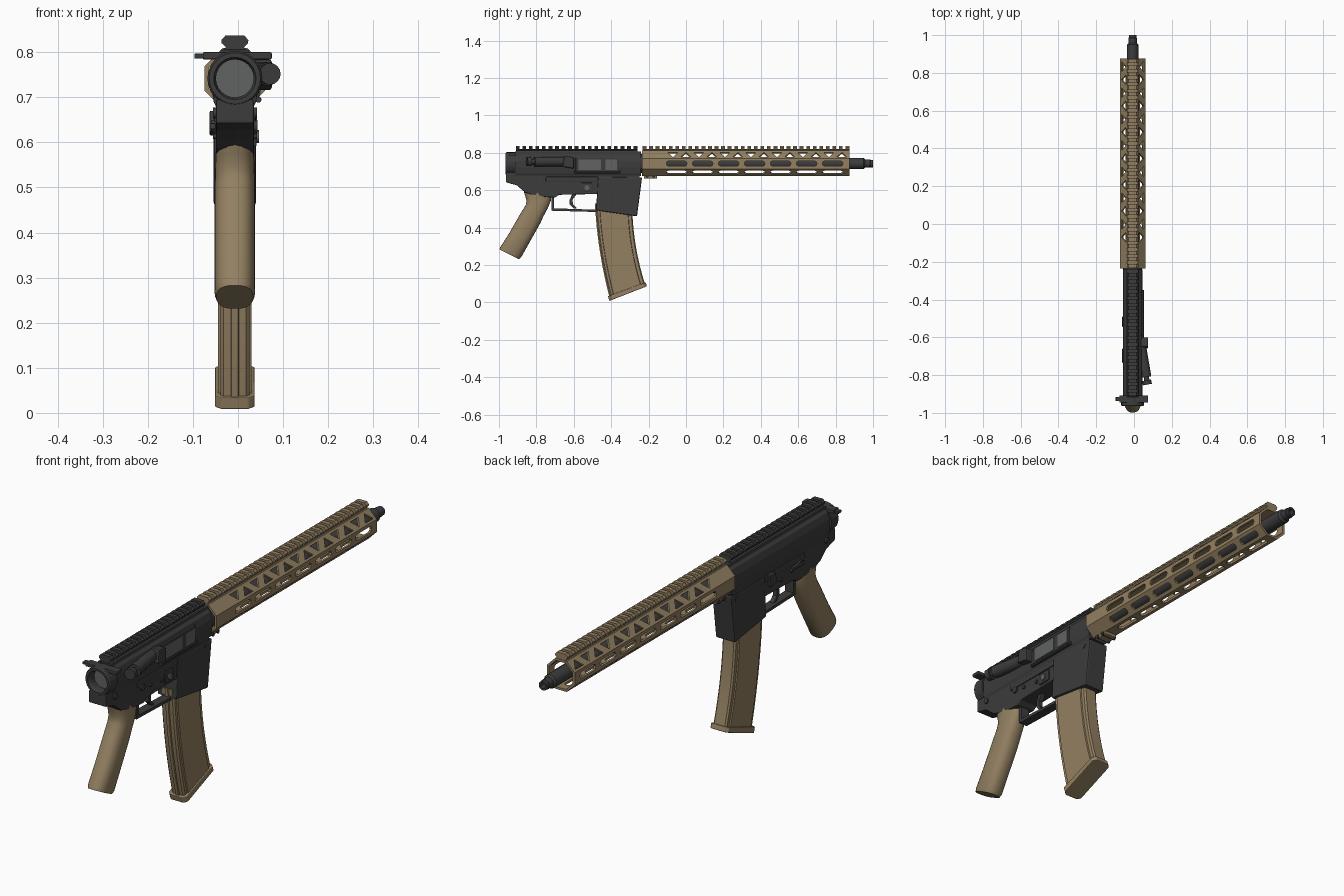
import bpy, bmesh, math
from mathutils import Vector, Matrix

if "Cube" in bpy.data.objects:
    bpy.data.objects.remove(bpy.data.objects["Cube"], do_unlink=True)

CX, CZ = -0.007, 0.742          # bore axis


def material(name, rgb):
    m = bpy.data.materials.new(name)
    m.use_nodes = True
    m.diffuse_color = (*rgb, 1)
    m.node_tree.nodes["Principled BSDF"].inputs["Base Color"].default_value = (*rgb, 1)
    return m


TAN = material("tan polymer", (0.29, 0.215, 0.12))
BLACK = material("black metal", (0.045, 0.045, 0.047))
STEEL = material("grey steel", (0.12, 0.125, 0.125))


def build(name, bm, mat, bevel=0, smooth=False):
    bmesh.ops.recalc_face_normals(bm, faces=bm.faces)
    me = bpy.data.meshes.new(name)
    bm.to_mesh(me)
    bm.free()
    me.materials.append(mat)
    ob = bpy.data.objects.new(name, me)
    bpy.context.collection.objects.link(ob)
    if bevel:
        mod = ob.modifiers.new("bevel", "BEVEL")
        mod.width, mod.segments = bevel, 2
    if smooth:
        bpy.ops.object.select_all(action="DESELECT")
        ob.select_set(True)
        bpy.context.view_layer.objects.active = ob
        bpy.ops.object.shade_smooth_by_angle(angle=math.radians(35))
    return ob


def add_loft(bm, rings, closed=False):
    rows = [[bm.verts.new(p) for p in r] for r in rings]
    n = len(rows[0])
    pairs = list(zip(rows, rows[1:])) + ([(rows[-1], rows[0])] if closed else [])
    for a, b in pairs:
        for i in range(n):
            bm.faces.new((a[i], a[(i + 1) % n], b[(i + 1) % n], b[i]))
    if not closed:
        bm.faces.new(rows[0])
        bm.faces.new(rows[-1])


def loft(name, rings, mat, closed=False, **kw):
    bm = bmesh.new()
    add_loft(bm, rings, closed)
    return build(name, bm, mat, **kw)


def side_plate(name, yz, x0, x1, mat, **kw):
    return loft(name, [[(x, y, z) for y, z in yz] for x in (x0, x1)], mat, **kw)


def along_y(name, half, y0, y1, mat, **kw):
    # half profile (offset from axis, z), mirrored across the axis
    prof = half + [(-a, z) for a, z in reversed(half)]
    return loft(name, [[(CX + a, y, z) for a, z in prof] for y in (y0, y1)], mat, **kw)


def box(name, x, y, z, mat, **kw):
    return side_plate(name, [(y[0], z[0]), (y[1], z[0]), (y[1], z[1]), (y[0], z[1])], *x, mat, **kw)


def ring(r, y, n, turn=0.0):
    return [(CX + r * math.cos(2 * math.pi * i / n + turn), y,
             CZ + r * math.sin(2 * math.pi * i / n + turn)) for i in range(n)]


def rod(name, a, b, r, mat, n=16, r2=None):
    a, b = Vector(a), Vector(b)
    bm = bmesh.new()
    bmesh.ops.create_cone(bm, cap_ends=True, segments=n, radius1=r,
                          radius2=r if r2 is None else r2, depth=(b - a).length)
    rot = (b - a).to_track_quat("Z", "Y").to_matrix().to_4x4()
    bm.transform(Matrix.Translation((a + b) / 2) @ rot)
    return build(name, bm, mat, smooth=True)


# handguard: octagonal tube with slots and triangles cut through its flats
OUT, INN = 0.067 / math.cos(math.pi / 8), 0.057 / math.cos(math.pi / 8)
guard = loft("handguard", [ring(r, y, 8, math.pi / 8) for r, y in
             ((OUT, -0.235), (OUT, 0.875), (INN, 0.875), (INN, -0.235))], TAN, closed=True)
cut = bmesh.new()


def add_cut(shape, y, angle):
    d, t = (math.cos(angle), math.sin(angle)), (-math.sin(angle), math.cos(angle))
    add_loft(cut, [[(CX + r * d[0] + v * t[0], y + u, CZ + r * d[1] + v * t[1])
                    for u, v in shape] for r in (0.05, 0.08)])


slot = [(sx * (0.043 + 0.012 * math.cos(a)), 0.0135 * math.sin(a)) for sx, a in
        [(1, math.radians(k)) for k in (-90, -45, 0, 45, 90)] +
        [(-1, math.radians(k)) for k in (90, 45, 0, -45, -90)]]
for i in range(7):
    for deg in (0, 180, -45, -135, -90):
        add_cut(slot, -0.05 + 0.139 * i, math.radians(deg))
for i in range(14):
    for deg, s in ((45, 1), (135, -1)):
        f = s if i % 2 == 0 else -s
        add_cut([(-0.028, 0.018 * f), (0.028, 0.018 * f), (0, -0.018 * f)],
                -0.07 + 0.0695 * i, math.radians(deg))
cutter = build("slot_cutter", cut, TAN)
cutter.hide_render = True
mod = guard.modifiers.new("slots", "BOOLEAN")
mod.operation, mod.solver, mod.object = "DIFFERENCE", "EXACT", cutter
bpy.context.view_layer.objects.active = guard
bpy.ops.object.modifier_apply(modifier=mod.name)
bpy.data.objects.remove(cutter, do_unlink=True)


# top rails with evenly spaced teeth
def rail(name, y0, count, mat):
    end = y0 + 0.035 * (count - 1) + 0.02
    along_y(name + "_base", [(0.032, 0.80), (0.02, 0.811), (0.029, 0.82)], y0, end, mat)
    t = along_y(name + "_teeth", [(0.029, 0.819), (0.03, 0.827), (0.021, 0.837)], y0, y0 + 0.02, mat)
    arr = t.modifiers.new("teeth", "ARRAY")
    arr.count, arr.use_relative_offset, arr.use_constant_offset = count, False, True
    arr.constant_offset_displace = (0, 0.035, 0)


rail("handguard_rail", -0.232, 32, TAN)
rail("receiver_rail", -0.91, 19, BLACK)

# clamp under the handguard
box("handguard_clamp", (CX - 0.028, CX + 0.028), (-0.225, -0.155), (0.662, 0.68), TAN, bevel=0.004)
for y in (-0.207, -0.173):
    rod("clamp_screw", (CX - 0.034, y, 0.669), (CX + 0.034, y, 0.669), 0.008, BLACK, 10)

# barrel with stepped muzzle
loft("barrel", [ring(r, y, 24) for r, y in ((0.05, -0.25), (0.05, -0.19), (0.03, -0.18), (0.03, 0.95),
     (0.022, 0.957), (0.022, 0.985), (0.02, 0.987), (0.02, 1.0), (0.012, 1.0), (0.012, 0.96))],
     BLACK, smooth=True)

# upper receiver
along_y("upper_receiver", [(0.04, 0.675), (0.047, 0.69), (0.052, 0.72), (0.052, 0.757), (0.043, 0.785),
        (0.032, 0.795), (0.032, 0.806)], -0.915, -0.24, BLACK, bevel=0.002)
loft("rear_ring", [ring(r, y, 24) for r, y in ((0.061, -0.91), (0.061, -0.958), (0.057, -0.964),
     (0.047, -0.964), (0.042, -0.95), (0.042, -0.91))], BLACK, closed=True)
loft("rear_bore_disc", [ring(0.043, y, 24) for y in (-0.925, -0.915)], STEEL)
box("charging_handle", (-0.078, 0.075), (-0.945, -0.908), (0.784, 0.8), BLACK, bevel=0.003)
box("charging_latch", (-0.097, -0.07), (-0.938, -0.915), (0.786, 0.797), BLACK, bevel=0.002)

# ejection port, deflector and forward assist on the left side
box("port_frame", (0.03, 0.048), (-0.59, -0.36), (0.695, 0.775), BLACK, bevel=0.003)
box("bolt_rear", (0.03, 0.050), (-0.575, -0.455), (0.708, 0.765), STEEL)
box("bolt_front", (0.03, 0.050), (-0.43, -0.37), (0.708, 0.765), STEEL)
rod("port_hinge", (0.045, -0.6, 0.695), (0.045, -0.35, 0.695), 0.007, BLACK, 10)
side_plate("case_deflector", [(-0.66, 0.725), (-0.6, 0.715), (-0.6, 0.775), (-0.65, 0.785)],
           0.03, 0.075, BLACK, bevel=0.006)
rod("assist_tube", (0.035, -0.63, 0.752), (0.066, -0.81, 0.752), 0.026, BLACK)
rod("assist_stem", (0.064, -0.80, 0.752), (0.069, -0.835, 0.752), 0.014, BLACK)
rod("assist_button", (0.067, -0.828, 0.752), (0.071, -0.85, 0.752), 0.024, BLACK)

# lower receiver and flared magazine well
side_plate("lower_receiver", [(-0.963, 0.695), (-0.963, 0.642), (-0.905, 0.626), (-0.86, 0.588),
           (-0.80, 0.567), (-0.70, 0.56), (-0.68, 0.575), (-0.45, 0.58), (-0.26, 0.60), (-0.245, 0.69)],
           CX - 0.042, CX + 0.042, BLACK, bevel=0.004)
side_plate("magazine_well", [(-0.47, 0.672), (-0.481, 0.492), (-0.262, 0.46), (-0.235, 0.668)],
           CX - 0.047, CX + 0.047, BLACK, bevel=0.006)
box("receiver_ledge", (CX - 0.046, CX + 0.046), (-0.75, -0.47), (0.645, 0.672), BLACK, bevel=0.004)

# pins and controls
for y, z, r in ((-0.9, 0.665, 0.012), (-0.275, 0.65, 0.012), (-0.66, 0.625, 0.008), (-0.58, 0.615, 0.008)):
    rod("cross_pin", (CX - 0.049, y, z), (CX + 0.049, y, z), r, BLACK, 12)
rod("selector_pivot", (CX - 0.052, -0.715, 0.636), (CX + 0.05, -0.715, 0.636), 0.014, BLACK)
box("selector_lever", (CX - 0.056, CX - 0.042), (-0.735, -0.66), (0.629, 0.643), BLACK, bevel=0.003)
box("release_guard", (0.03, 0.041), (-0.56, -0.5), (0.59, 0.64), BLACK, bevel=0.003)
rod("magazine_release", (0.03, -0.53, 0.613), (0.047, -0.53, 0.613), 0.014, STEEL, 12)
side_plate("bolt_catch", [(-0.53, 0.67), (-0.545, 0.625), (-0.5, 0.615), (-0.49, 0.67)],
           -0.063, -0.045, BLACK, bevel=0.003)

# trigger and guard
side_plate("trigger_guard", [(-0.72, 0.57), (-0.72, 0.49), (-0.475, 0.483), (-0.475, 0.495),
           (-0.705, 0.503), (-0.705, 0.57)], CX - 0.02, CX + 0.02, BLACK)
side_plate("trigger", [(-0.605, 0.585), (-0.622, 0.55), (-0.622, 0.525), (-0.60, 0.503), (-0.583, 0.502),
           (-0.605, 0.525), (-0.606, 0.55), (-0.58, 0.585)], CX - 0.01, CX + 0.01, BLACK)

# pistol grip: rounded sections between back and front edge points
sections = [((-0.87, 0.605), (-0.72, 0.57), 0.042), ((-0.862, 0.575), (-0.722, 0.545), 0.043),
            ((-0.852, 0.545), (-0.738, 0.505), 0.044), ((-0.857, 0.52), (-0.765, 0.455), 0.045),
            ((-0.885, 0.475), (-0.778, 0.425), 0.045), ((-0.945, 0.37), (-0.82, 0.35), 0.045),
            ((-0.993, 0.295), (-0.882, 0.24), 0.045), ((-0.998, 0.283), (-0.893, 0.231), 0.041)]


def grip_ring(back, front, w):
    pts = []
    for i in range(24):
        c, s = math.cos(i * math.pi / 12), math.sin(i * math.pi / 12)
        u = 0.5 + 0.5 * math.copysign(abs(c) ** 0.8, c)
        pts.append((CX + w * math.copysign(abs(s) ** 0.8, s),
                    back[0] + u * (front[0] - back[0]), back[1] + u * (front[1] - back[1])))
    return pts


loft("grip", [grip_ring(*s) for s in sections], TAN, smooth=True)


# curved magazine with narrow front and rear spines, plus a floor plate
def mag_ring(t, half, grow=0.0):
    back = Vector((-0.487 + 0.025 * t + 0.056 * t * t, 0.53 - 0.515 * t))
    front = Vector((-0.287 + 0.005 * t + 0.066 * t * t, 0.51 - 0.422 * t))
    d = (front - back).normalized()
    back, front = back - d * grow, front + d * grow
    pts = [(*(back + (front - back) * u), w) for u, w in half]
    return [(CX + w, y, z) for y, z, w in pts] + [(CX - w, y, z) for y, z, w in reversed(pts)]


spine = [(0, 0.007), (0.025, 0.009), (0.025, 0.025), (0.06, 0.032), (0.12, 0.032), (0.13, 0.037),
         (0.88, 0.037), (0.89, 0.032), (0.97, 0.032), (1, 0.025)]
plate = [(0, 0.03), (0.06, 0.044), (0.94, 0.044), (1, 0.03)]
loft("magazine", [mag_ring(i / 12, spine) for i in range(13)], TAN, smooth=True)
loft("magazine_floor_plate", [mag_ring(t, plate, 0.006) for t in (0.96, 1.01)], TAN, bevel=0.003)
